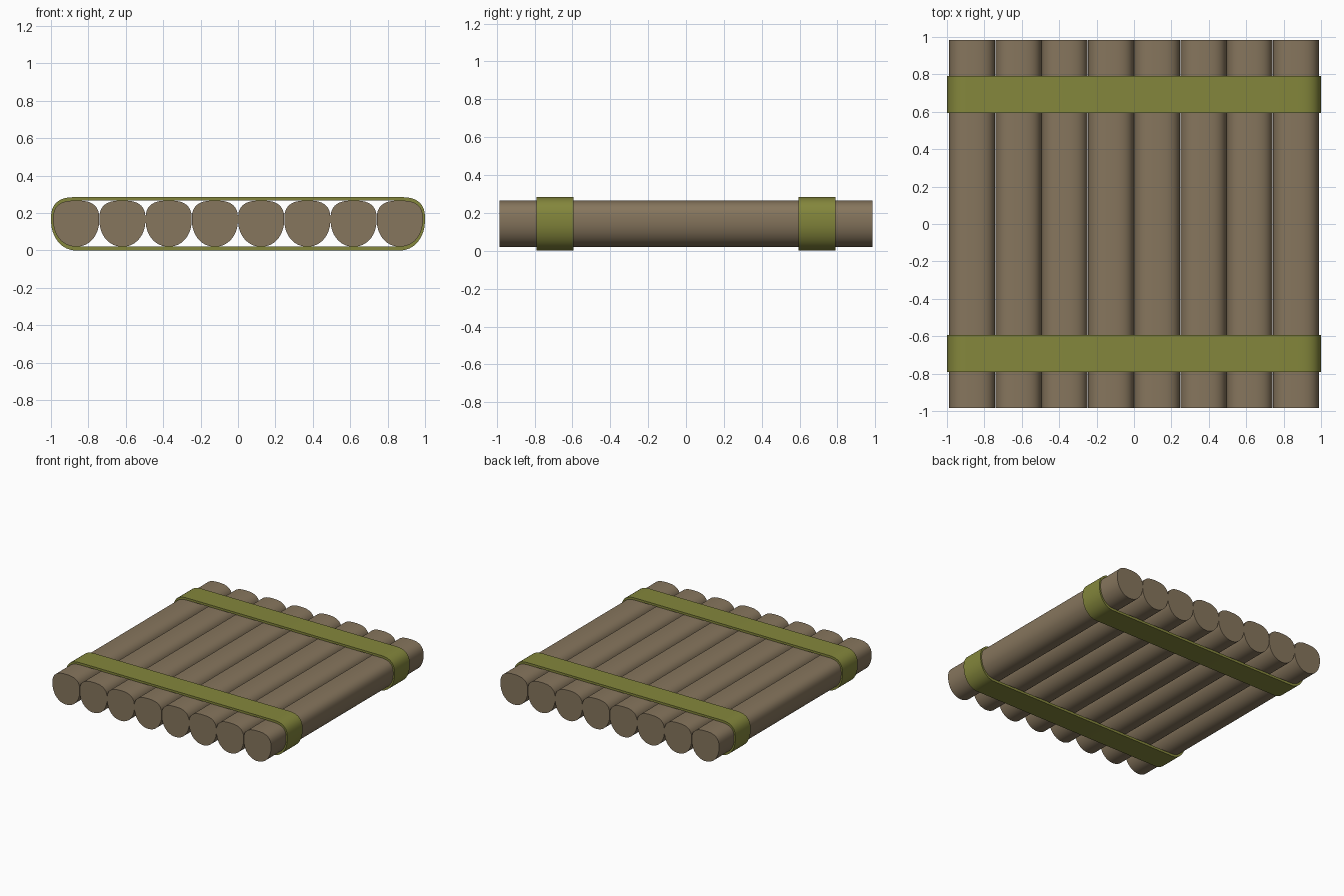
import bpy, math

if "Cube" in bpy.data.objects:
    bpy.data.objects.remove(bpy.data.objects["Cube"])

COUNT = 8
HALF_W = 0.1236     # half width of one log
MID_Z = 0.165       # height of the widest point
LENGTH = 1.97
END_X = HALF_W * (COUNT - 1)


def material(name, color):
    m = bpy.data.materials.new(name)
    m.diffuse_color = (*color, 1)
    m.use_nodes = True
    m.node_tree.nodes["Principled BSDF"].inputs["Base Color"].default_value = m.diffuse_color
    return m


def section(a, top, bottom, spread=0.0, n=40):
    """Rounded profile: flattened top, rounder bottom, optionally stretched sideways."""
    pts = []
    for i in range(n):
        t = 2 * math.pi * (i + 0.5) / n
        c, s = math.cos(t), math.sin(t)
        e = 2 / 2.7 if s > 0 else 2 / 2.1
        x = math.copysign(abs(c) ** e * a, c)
        z = abs(s) ** e * (top if s > 0 else -bottom)
        pts.append((x + math.copysign(spread, c), MID_Z + z))
    return pts


def make_object(name, verts, faces, mat):
    mesh = bpy.data.meshes.new(name)
    mesh.from_pydata(verts, [], faces)
    mesh.materials.append(mat)
    obj = bpy.data.objects.new(name, mesh)
    bpy.context.collection.objects.link(obj)
    bpy.ops.object.select_all(action='DESELECT')
    obj.select_set(True)
    bpy.context.view_layer.objects.active = obj
    bpy.ops.object.mode_set(mode='EDIT')
    bpy.ops.mesh.select_all(action='SELECT')
    bpy.ops.mesh.normals_make_consistent(inside=False)
    bpy.ops.object.mode_set(mode='OBJECT')
    bpy.ops.object.shade_smooth_by_angle(angle=math.radians(35))
    return obj


def bridge(a, b, n):
    """Quads joining two rings of n points starting at indices a and b."""
    return [(a + i, a + (i + 1) % n, b + (i + 1) % n, b + i) for i in range(n)]


wood = material("wood", (0.24, 0.18, 0.11))
green = material("strap_green", (0.23, 0.24, 0.045))

# Row of logs
prof = section(HALF_W, 0.102, 0.145)
n = len(prof)
for k in range(COUNT):
    cx = -END_X + 2 * HALF_W * k
    verts = [(cx + x, y, z) for y in (-LENGTH / 2, LENGTH / 2) for x, z in prof]
    faces = bridge(0, n, n) + [tuple(range(n)), tuple(range(n, 2 * n))]
    make_object(f"log_{k + 1}", verts, faces, wood)

# Straps wrapped around the whole row
outer = section(1.0 - END_X, 0.12, MID_Z, END_X)
inner = section(HALF_W, 0.102, 0.145, END_X)
for name, cy in (("front_strap", -0.692), ("back_strap", 0.692)):
    verts = [(x, cy + dy, z) for ring, dy in
             ((outer, -0.098), (outer, 0.098), (inner, 0.098), (inner, -0.098))
             for x, z in ring]
    faces = [f for r in range(4) for f in bridge(r * n, ((r + 1) % 4) * n, n)]
    make_object(name, verts, faces, green)
